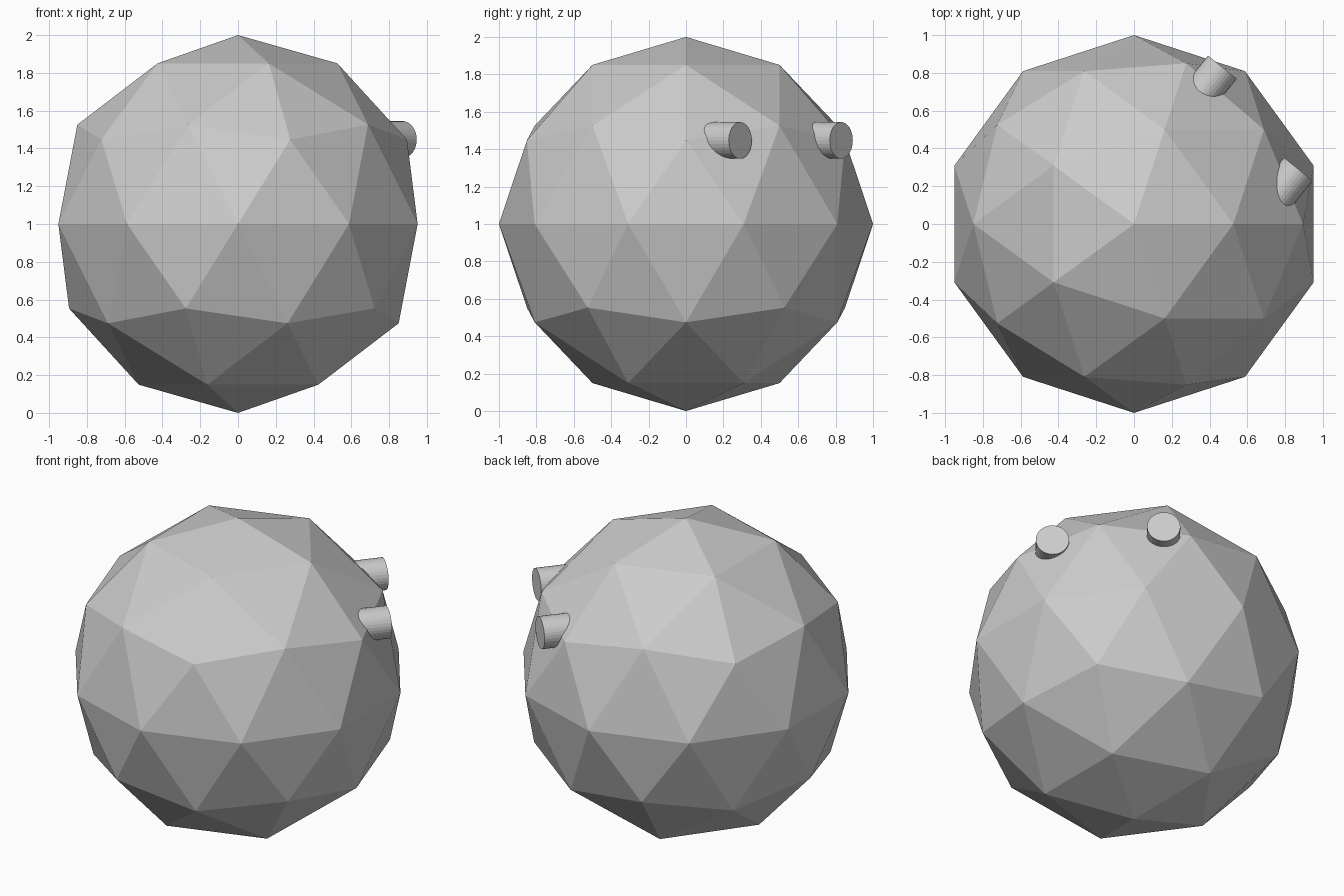
import bpy
import math

if "Cube" in bpy.data.objects:
    bpy.data.objects.remove(bpy.data.objects["Cube"])

# faceted ball body
bpy.ops.mesh.primitive_ico_sphere_add(subdivisions=2, radius=1, location=(0, 0, 1))
bpy.context.object.name = "ball_body"

# two parallel horizontal pegs, placed by the centre of their outer cap
ANGLE = math.radians(51)
DEPTH = 0.4


def peg(name, x, y, z):
    cx = x - math.cos(ANGLE) * DEPTH / 2
    cy = y - math.sin(ANGLE) * DEPTH / 2
    bpy.ops.mesh.primitive_cylinder_add(
        vertices=32, radius=0.098, depth=DEPTH,
        location=(cx, cy, z), rotation=(0, math.pi / 2, ANGLE))
    bpy.context.object.name = name


peg("peg_rear", 0.468, 0.83, 1.447)
peg("peg_side", 0.87, 0.29, 1.447)
